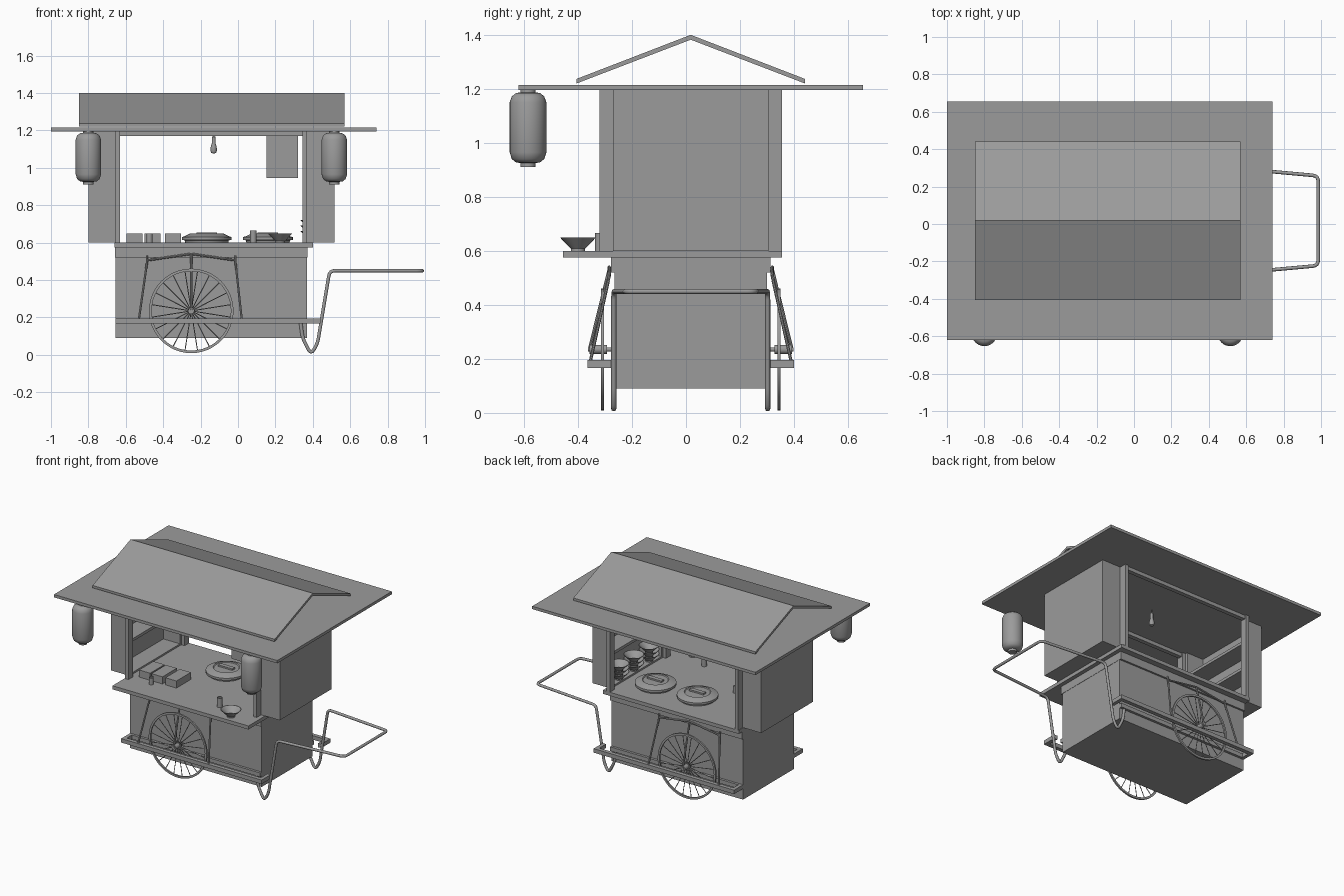
import bpy, bmesh, math
from mathutils import Vector

cube = bpy.data.objects.get("Cube")
if cube:
    bpy.data.objects.remove(cube, do_unlink=True)

grey = bpy.data.materials.new("plain_grey")
grey.use_nodes = True
grey.diffuse_color = (0.33, 0.33, 0.33, 1)
grey.node_tree.nodes["Principled BSDF"].inputs["Base Color"].default_value = (0.33, 0.33, 0.33, 1)

MID = 0.0175  # centre line of the cart in y


def finish(name, bm, smooth=False):
    bmesh.ops.recalc_face_normals(bm, faces=bm.faces)
    mesh = bpy.data.meshes.new(name)
    bm.to_mesh(mesh)
    bm.free()
    mesh.materials.append(grey)
    ob = bpy.data.objects.new(name, mesh)
    bpy.context.collection.objects.link(ob)
    if smooth:
        bpy.ops.object.select_all(action='DESELECT')
        ob.select_set(True)
        bpy.context.view_layer.objects.active = ob
        bpy.ops.object.shade_smooth_by_angle(angle=math.radians(40))
    return ob


def add_box(bm, x, y, z):
    corners = bmesh.ops.create_cube(bm, size=1)["verts"]
    for v in corners:
        v.co = Vector([(a + b) / 2 + c * (b - a) for (a, b), c in zip((x, y, z), v.co)])


def box(name, x, y, z):
    bm = bmesh.new()
    add_box(bm, x, y, z)
    return finish(name, bm)


def lathe(name, profile, at, steps=32):
    """Spin (radius, height) points about a vertical axis."""
    bm = bmesh.new()
    verts = [bm.verts.new((r, 0, z)) for r, z in profile]
    edges = [bm.edges.new(pair) for pair in zip(verts, verts[1:])]
    bmesh.ops.spin(bm, geom=verts + edges, axis=(0, 0, 1), cent=(0, 0, 0),
                   angle=math.tau, steps=steps)
    bmesh.ops.remove_doubles(bm, verts=bm.verts, dist=1e-5)
    bmesh.ops.translate(bm, verts=bm.verts, vec=at)
    return finish(name, bm, True)


def add_rod(bm, a, b, radius, sides=8):
    a, b = Vector(a), Vector(b)
    rod = bmesh.ops.create_cone(bm, cap_ends=True, segments=sides, radius1=radius,
                                radius2=radius, depth=(b - a).length)["verts"]
    turn = (b - a).to_track_quat('Z', 'Y')
    for v in rod:
        v.co = turn @ v.co + (a + b) / 2


def tube(name, points, radius, bend=0.03):
    """Bent pipe with rounded corners along a list of points."""
    pts = [Vector(p) for p in points]
    path = [pts[0]]
    for before, p, after in zip(pts, pts[1:], pts[2:]):
        a = p + (before - p).normalized() * bend
        b = p + (after - p).normalized() * bend
        path += [a.lerp(p, t).lerp(p.lerp(b, t), t) for t in (0, .25, .5, .75, 1)]
    path.append(pts[-1])
    bm = bmesh.new()
    rings = []
    for i, p in enumerate(path):
        along = path[min(i + 1, len(path) - 1)] - path[max(i - 1, 0)]
        turn = along.to_track_quat('Z', 'Y')
        rings.append([bm.verts.new(p + turn @ Vector((radius * math.cos(k * math.tau / 10),
                      radius * math.sin(k * math.tau / 10), 0))) for k in range(10)])
    for a, b in zip(rings, rings[1:]):
        # line up ring starts so the pipe does not twist
        s = min(range(10), key=lambda n: sum((a[k].co - b[(k + n) % 10].co).length for k in range(10)))
        b[:] = b[s:] + b[:s]
        for k in range(10):
            bm.faces.new((a[k], a[(k + 1) % 10], b[(k + 1) % 10], b[k]))
    bm.faces.new(rings[0])
    bm.faces.new(rings[-1])
    return finish(name, bm, True)


# Lower body, top band and counter
box("body", (-.655, .37), (-.265, .30), (.09, .58))
box("body_top_band", (-.657, .372), (-.278, .313), (.52, .58))
box("counter", (-.66, .40), (-.455, .355), (.575, .60))

# Roof slab and gable
box("roof_slab", (-1, .74), (-.62, .655), (1.195, 1.215))
bm = bmesh.new()
outline = [(-.405, 1.237), (MID, 1.40), (.44, 1.237), (.44, 1.22), (MID, 1.382), (-.405, 1.22)]
ends = [[bm.verts.new((x, y, z)) for y, z in outline] for x in (-.85, .57)]
for i in range(6):
    j = (i + 1) % 6
    bm.faces.new((ends[0][i], ends[0][j], ends[1][j], ends[1][i]))
for e in ends:
    bm.faces.new((e[0], e[1], e[4], e[5]))
    bm.faces.new((e[1], e[2], e[3], e[4]))
finish("gable_roof", bm)

# Posts, beams and the two cabinets opening inward
for side, inner, outer in (("left", .37, .515), ("right", -.655, -.80)):
    s = 1 if outer > 0 else -1
    span = tuple(sorted((inner, outer)))
    for end, y in (("front", -.32), ("back", .305)):
        box(f"{side}_{end}_post", tuple(sorted((inner, inner - s * .025))), (y, y + .05), (.60, 1.195))
    box(f"{side}_cabinet_back", tuple(sorted((outer, outer - s * .015))), (-.27, .305), (.60, 1.195))
    for end, y in (("front", -.27), ("back", .29)):
        box(f"{side}_cabinet_{end}_wall", span, (y, y + .015), (.60, 1.195))
    box(f"{side}_cabinet_floor", span, (-.27, .305), (.60, .612))
    for n, z in enumerate((.83, 1.02)):
        box(f"{side}_cabinet_shelf_{n + 1}", span, (-.27, .305), (z, z + .02))
for end, y in (("front", -.31), ("back", .315)):
    box(f"{end}_beam", (-.64, .355), (y, y + .03), (1.17, 1.195))

# Hanging board and bulb
box("hanging_board", (.153, .322), (-.29, -.28), (.945, 1.195))
lathe("bulb", [(0, 1.075), (.013, 1.08), (.018, 1.095), (.015, 1.115), (.01, 1.13),
               (.01, 1.165), (.003, 1.17), (.003, 1.195), (0, 1.195)], (-.13, .02, 0), 16)

# Lanterns
lantern = [(0, .91), (.028, .91), (.028, .925), (.045, .928), (.06, .94), (.068, .965),
           (.068, 1.15), (.06, 1.172), (.045, 1.184), (.028, 1.187), (.028, 1.197), (0, 1.197)]
for side, x in (("left", .515), ("right", -.80)):
    lathe(f"{side}_lantern", lantern, (x, -.585, 0))

# Wheels, side frames and braces, mirrored about the centre line
WX, WZ = -.25, .235
for end, s in (("front", -1), ("back", 1)):
    def out(d, s=s):
        return MID + s * d

    def depth(a, b):
        return tuple(sorted((out(a), out(b))))

    bm = bmesh.new()
    grid = []
    for i in range(48):
        a = i * math.tau / 48
        grid.append([bm.verts.new((WX + r * math.cos(a), out(d), WZ + r * math.sin(a)))
                     for r, d in ((.226, .322), (.226, .333), (.212, .333), (.212, .322))])
    for i, ring in enumerate(grid):
        after = grid[(i + 1) % 48]
        for k in range(4):
            bm.faces.new((ring[k], ring[(k + 1) % 4], after[(k + 1) % 4], after[k]))
    finish(f"{end}_wheel_rim", bm, True)
    bm = bmesh.new()
    for i in range(20):
        a = (i + .5) * math.tau / 20
        c, h = math.cos(a), math.sin(a)
        add_rod(bm, (WX + .012 * c, out(.328), WZ + .012 * h),
                (WX + .215 * c, out(.328), WZ + .215 * h), .0025, 6)
    finish(f"{end}_wheel_spokes", bm)
    bm = bmesh.new()
    add_rod(bm, (WX, out(.31), WZ), (WX, out(.375), WZ), .017, 16)
    add_rod(bm, (WX, out(.27), WZ), (WX, out(.38), WZ), .008, 12)
    finish(f"{end}_wheel_hub", bm, True)

    bm = bmesh.new()
    add_box(bm, (-.655, .44), depth(.355, .383), (.167, .195))
    add_box(bm, (-.655, .37), depth(.28, .30), (.167, .195))
    for x in (-.655, .415):
        add_box(bm, (x, x + .025), depth(.28, .36), (.167, .195))
    finish(f"{end}_side_frame", bm)

    bm = bmesh.new()
    for top, foot in ((-.487, -.53), (-.013, .02)):
        add_rod(bm, (top, out(.305), .49), (foot, out(.372), .19), .006)
        add_rod(bm, (top, out(.305), .49), (top, out(.30), .53), .006)
    for x in (-.487, -.013):
        add_rod(bm, (x, out(.302), .505), (WX, out(.302), .54), .006)
    add_rod(bm, (WX, out(.30), .54), (WX, out(.375), .235), .006)
    finish(f"{end}_wheel_brace", bm)

# Pull handle with its two bent legs
legs = [(.335, .285, .17), (.345, .285, .09), (.39, .285, .002), (.425, .285, .06),
        (.49, .285, .45), (.985, .24, .45)]
near = [(x, MID - d, z) for x, d, z in legs]
far = [(x, MID + d, z) for x, d, z in reversed(legs)]
tube("pull_handle", near + far, .0095)

# Lidded pots
pot = [(0, .60), (.115, .60), (.118, .612), (.133, .615), (.133, .63), (.12, .633), (.09, .648),
       (.085, .648), (.08, .643), (0, .645)]
for n, x in enumerate((-.167, .16)):
    lathe(f"pot_{n + 1}", pot, (x, .11, 0), 40)
    box(f"pot_{n + 1}_lid_grip", (x - .055, x + .055), (.095, .125), (.643, .655))

# Boxes, cups and bowls
for n, x in enumerate((-.553, -.457, -.348)):
    box(f"ingredient_box_{n + 1}", (x - .043, x + .043), (-.25, -.09), (.60, .65))
for n, (x, y, r, h) in enumerate(((-.473, -.29, .016, .048), (.082, -.32, .017, .066))):
    lathe(f"cup_{n + 1}", [(0, 0), (r, 0), (r, h), (r * .8, h), (r * .8, h - .01), (0, h - .01)],
          (x, y, .60), 16)
bowl = [(0, 0), (.026, 0), (.026, .008), (.067, .05), (.063, .05), (.024, .012), (0, .012)]
lathe("serving_bowl", bowl, (.225, -.40, .60))
for n, y in enumerate((-.16, .01, .175)):
    for k in range(3):
        lathe(f"stacked_bowl_{n + 1}_{k + 1}", bowl, (.40, y, .612 + k * .03))
